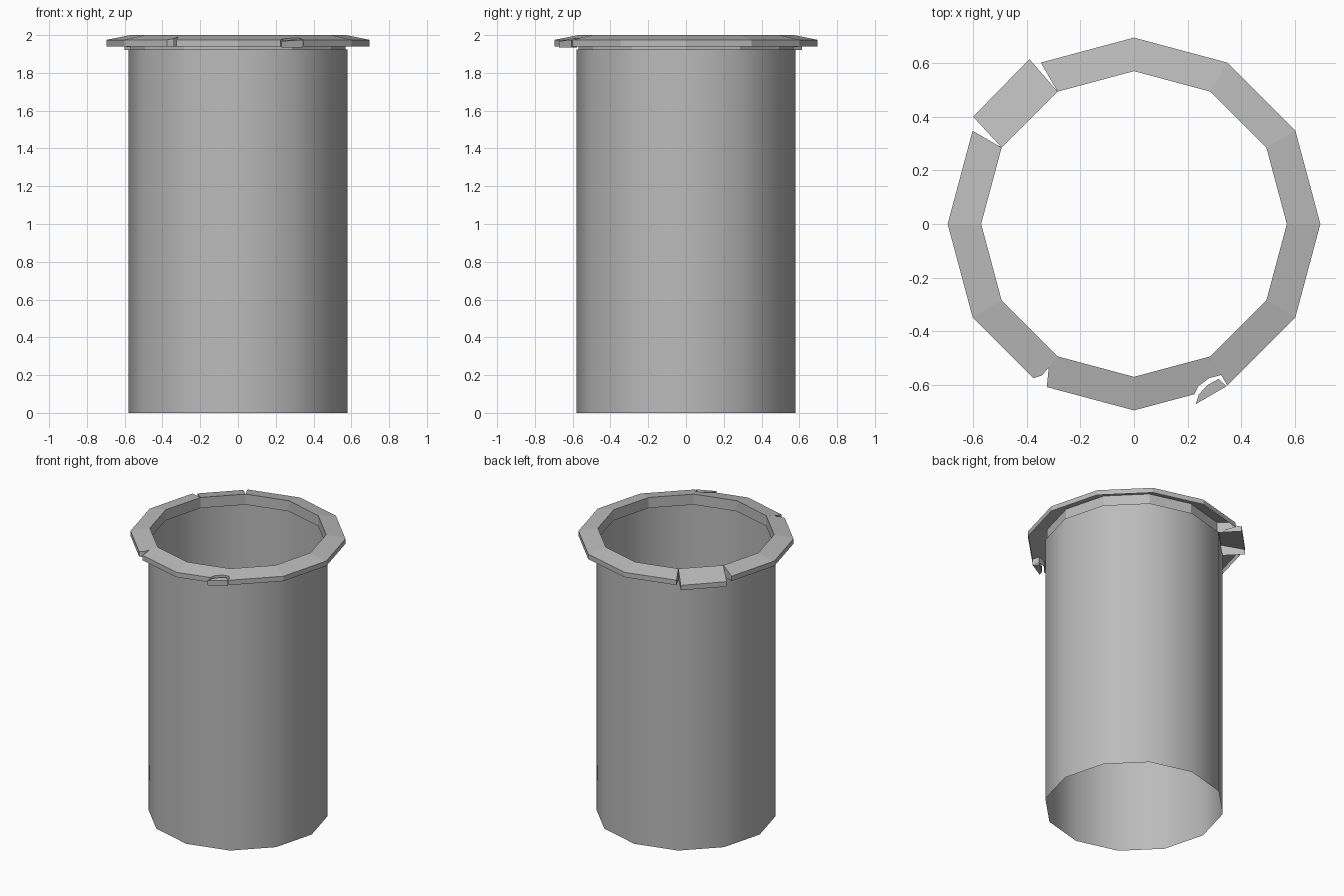
import bpy
import bmesh
import math
from mathutils import Vector

cube = bpy.data.objects.get("Cube")
if cube:
    bpy.data.objects.remove(cube, do_unlink=True)

SIDES = 12
R_TUBE, R_IN, R_OUT = 0.58, 0.57, 0.695
Z_TOP, Z_EDGE, Z_UNDER, Z_COLLAR = 2.0, 1.975, 1.94, 1.925

grey = bpy.data.materials.new("stone grey")
grey.use_nodes = True
grey.diffuse_color = (0.5, 0.5, 0.5, 1)
grey.node_tree.nodes["Principled BSDF"].inputs["Base Color"].default_value = grey.diffuse_color


def finish(name, bm):
    bmesh.ops.remove_doubles(bm, verts=bm.verts, dist=0.0005)
    mesh = bpy.data.meshes.new(name)
    bm.to_mesh(mesh)
    bm.free()
    mesh.materials.append(grey)
    obj = bpy.data.objects.new(name, mesh)
    bpy.context.scene.collection.objects.link(obj)
    return obj


def polar(r, step):
    a = math.tau * step / SIDES
    return (r * math.cos(a), r * math.sin(a))


def rim_piece(bm, step, outer=None, edge=Z_EDGE, under=Z_UNDER, caps=(False, False)):
    """One hollow rim stone: sloping top, outer wall, inner collar, optional ends."""
    outer = outer or [polar(R_OUT, step), polar(R_OUT, step + 1)]
    inner = [polar(R_IN, step), polar(R_IN, step + 1)]
    normal = Vector(polar(1, step + 0.5))
    d_in = normal.dot(Vector(inner[0]))
    d_out = max(normal.dot(Vector(p)) for p in outer)

    def top(p):
        t = (normal.dot(Vector(p)) - d_in) / (d_out - d_in)
        return bm.verts.new((*p, Z_TOP + t * (edge - Z_TOP)))

    ot, it = [top(p) for p in outer], [top(p) for p in inner]
    ob = [bm.verts.new((*p, under)) for p in outer]
    ib = [bm.verts.new((*p, Z_COLLAR)) for p in inner]
    bm.faces.new([it[0], *ot, it[1]])
    for i in range(len(outer) - 1):
        bm.faces.new([ot[i], ob[i], ob[i + 1], ot[i + 1]])
    bm.faces.new([it[1], ib[1], ib[0], it[0]])
    if caps[0]:
        bm.faces.new([it[0], ib[0], ob[0], ot[0]])
    if caps[1]:
        bm.faces.new([ot[1], ob[1], ib[1], it[1]])


# Round shaft: open tube with a narrow lip under the rim
bm = bmesh.new()
profile = [(R_TUBE, 0), (R_TUBE, Z_COLLAR), (R_IN, Z_COLLAR)]
rings = [[bm.verts.new((*polar(r, i), z)) for i in range(SIDES)] for r, z in profile]
for low, high in zip(rings, rings[1:]):
    for i in range(SIDES):
        j = (i + 1) % SIDES
        bm.faces.new([low[i], low[j], high[j], high[i]])
shaft = finish("shaft", bm)
bpy.context.view_layer.objects.active = shaft
shaft.select_set(True)
bpy.ops.object.shade_smooth_by_angle(angle=math.radians(40))

# Rim ring with two chipped stones and a gap for the loose stone
LOOSE = 4
chipped = {
    7: [polar(R_OUT, 7), (-0.375, -0.575), (-0.343, -0.565), (-0.318, -0.535)],
    8: [(-0.318, -0.535), (-0.325, -0.608), polar(R_OUT, 9)],
    9: [polar(R_OUT, 9), (0.225, -0.635), (0.24, -0.605), (0.28, -0.575),
        (0.325, -0.563), polar(R_OUT, 10)],
}
bm = bmesh.new()
for s in range(SIDES):
    if s != LOOSE:
        rim_piece(bm, s, chipped.get(s), caps=(s == LOOSE + 1, s == LOOSE - 1))
finish("rim", bm)

# Loose stone, tipped slightly down and outward
bm = bmesh.new()
rim_piece(bm, LOOSE, [(-0.39, 0.615), (-0.6, 0.4)], edge=1.955, under=1.92, caps=(True, True))
finish("loose_rim_stone", bm)

# Broken chip lying beside its notch
bm = bmesh.new()
outline = [(0.23, -0.672), (0.345, -0.605), (0.315, -0.578), (0.275, -0.6), (0.242, -0.635)]
base = bm.faces.new([bm.verts.new((*p, 1.935)) for p in outline])
up = bmesh.ops.extrude_face_region(bm, geom=[base])["geom"]
for v in up:
    if isinstance(v, bmesh.types.BMVert):
        v.co.z = 1.968 + 0.1 * (v.co.y + 0.672)
bmesh.ops.recalc_face_normals(bm, faces=bm.faces)
finish("broken_chip", bm)
